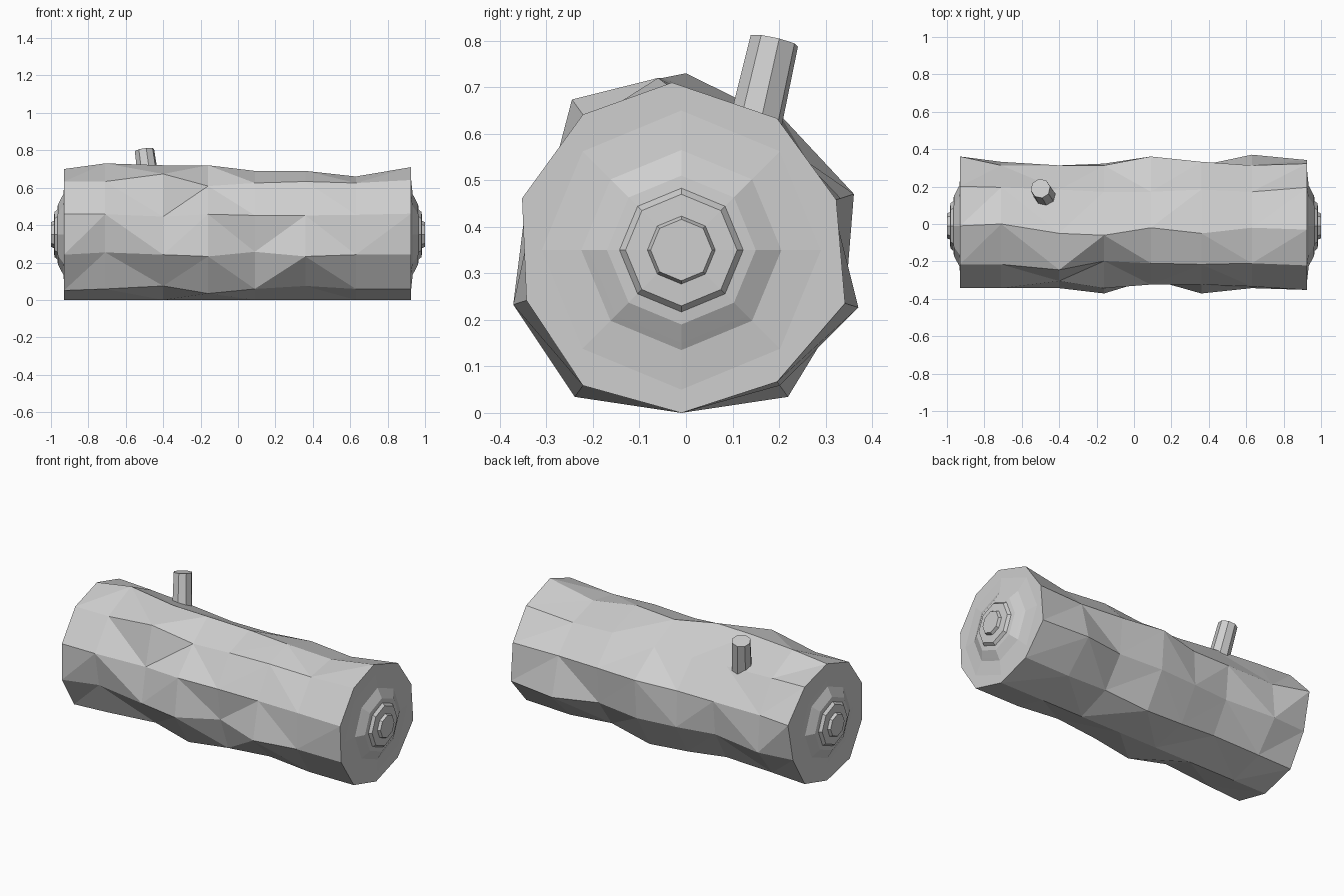
import bpy
import bmesh
from math import cos, sin, pi, radians
from mathutils import Vector

cube = bpy.data.objects.get("Cube")
if cube:
    bpy.data.objects.remove(cube, do_unlink=True)

# One plain grey for the whole log
grey = bpy.data.materials.new("plain_grey")
grey.use_nodes = True
colour = (0.62, 0.62, 0.62, 1)
grey.diffuse_color = colour
grey.node_tree.nodes["Principled BSDF"].inputs["Base Color"].default_value = colour


def finish(bm, name):
    """Turn a bmesh into a flat shaded object with the grey material."""
    bmesh.ops.recalc_face_normals(bm, faces=bm.faces[:])
    mesh = bpy.data.meshes.new(name)
    bm.to_mesh(mesh)
    bm.free()
    mesh.materials.append(grey)
    obj = bpy.data.objects.new(name, mesh)
    bpy.context.collection.objects.link(obj)
    return obj


def add_ring(bm, centre, u, v, radius, sides, start=0.0):
    """Add a loop of vertices around a centre in the plane of u and v."""
    angles = [start + 2 * pi * i / sides for i in range(sides)]
    return [bm.verts.new(centre + radius * (cos(a) * u + sin(a) * v)) for a in angles]


def bridge(bm, lower, upper):
    """Join two loops with a band of quads."""
    count = len(lower)
    for i in range(count):
        j = (i + 1) % count
        bm.faces.new((lower[i], lower[j], upper[j], upper[i]))


AXIS = Vector((0, -0.01, 0.35))
X, Y, Z = Vector((1, 0, 0)), Vector((0, 1, 0)), Vector((0, 0, 1))

# Trunk: ten ridges along the log, each with its own bumps in hundredths
stations = [-0.93, -0.71, -0.4, -0.16, 0.09, 0.36, 0.63, 0.925]
top_sway = [0, 1, -4, -5, -1, -4, -1, -2]
bumps = [
    [0, 3, 2, 2, -1, -1, -4, 1],      # top
    [0, 0, 5, -3, -1, 0, -1, 1],      # front side, going down
    [0, 0, -4, 0, -2, -2, -1, 1],
    [0, -4, 0, 3, -5, 3, 0, 0],
    [2, 1, -1, 4, 1, -1, 1, 1],
    [0, 0, 0, 0, 0, 0, 0, 0],         # bottom
    [1, 0, -1, 2, 4, -1, 1, 0],       # back side, going up
    [-1, 1, -3, 0, 2, -1, 5, 2],
    [4, -1, -1, -1, 4, 1, -1, 0],
    [1, 0, -2, -4, -4, -2, -4, 0],
]
bm = bmesh.new()
rings = []
for s, x in enumerate(stations):
    ring = []
    for k, ridge in enumerate(bumps):
        angle = pi / 2 + radians(36) * k
        radius = 0.35 + ridge[s] / 100
        point = AXIS + x * X + radius * (cos(angle) * Y + sin(angle) * Z)
        if k == 0:
            point.y += top_sway[s] / 100
        ring.append(bm.verts.new(point))
    rings.append(ring)

# Bark facets: diagonals fan out from every second ring
for s in range(len(rings) - 1):
    odd, even = (rings[s], rings[s + 1]) if s % 2 else (rings[s + 1], rings[s])
    for k in range(len(bumps)):
        n = (k + 1) % len(bumps)
        bm.faces.new((odd[k], even[n], even[k]))
        bm.faces.new((odd[k], odd[n], even[n]))
bm.faces.new(rings[0])
bm.faces.new(rings[-1])
finish(bm, "trunk")

# Growth rings: stepped octagons on both cut ends, as (radius, x)
steps = [(0.3, 0.925), (0.215, 0.934), (0.2, 0.942), (0.16, 0.963), (0.133, 0.966),
         (0.12, 0.982), (0.073, 0.984), (0.066, 1.0)]
for side, name in ((1, "growth_rings_left"), (-1, "growth_rings_right")):
    bm = bmesh.new()
    loops = [add_ring(bm, AXIS + side * x * X, Y, Z, r, 8) for r, x in steps]
    for lower, upper in zip(loops, loops[1:]):
        bridge(bm, lower, upper)
    bm.faces.new(loops[-1])
    bm.faces.new(loops[0])
    finish(bm, name)

# Branch stub: a leaning, slightly tapered prism on the upper back
foot, tip = Vector((-0.47, 0.14, 0.58)), Vector((-0.5, 0.19, 0.8))
lean = (tip - foot).normalized()
u = X.cross(lean).normalized()
v = lean.cross(u)
bm = bmesh.new()
base = add_ring(bm, foot, u, v, 0.058, 8, radians(10))
end = add_ring(bm, tip, u, v, 0.053, 8, radians(10))
bridge(bm, base, end)
bm.faces.new(base)
bm.faces.new(end)
finish(bm, "branch_stub")
